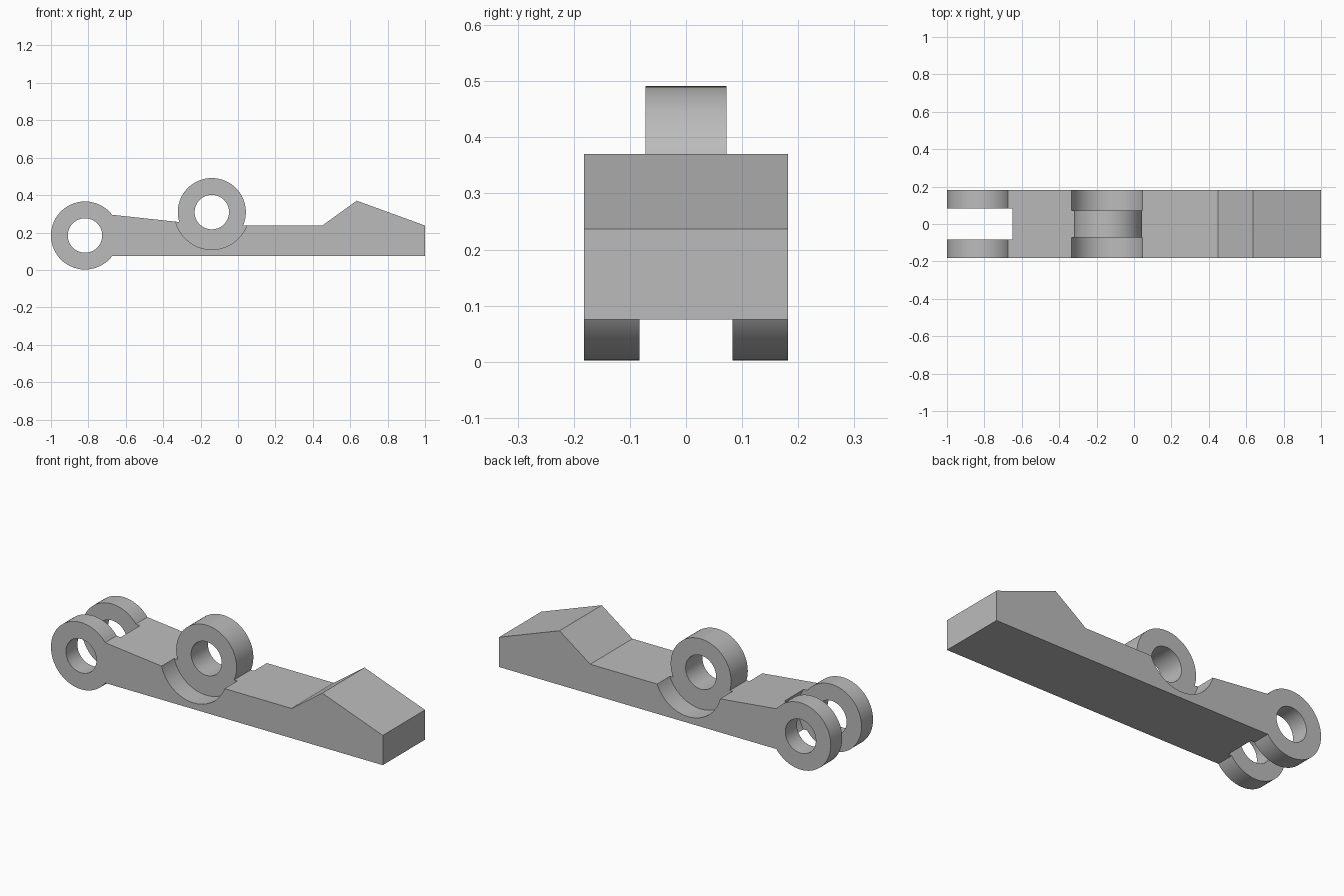
import bpy
import bmesh
from math import cos, sin, tau
from mathutils import Vector

cube = bpy.data.objects.get("Cube")
if cube:
    bpy.data.objects.remove(cube, do_unlink=True)

HALF = 0.182          # half width of the arm
RING_R, HOLE_R, CLEAR_R = 0.182, 0.092, 0.2
FORK = (-0.818, 0.184)
PIVOT = (-0.14, 0.309)
FORK_GAP, EYE_HALF = 0.083, 0.072

grey = bpy.data.materials.new("plain grey")
grey.use_nodes = True
colour = (0.5, 0.5, 0.5, 1)
grey.diffuse_color = colour
grey.node_tree.nodes["Principled BSDF"].inputs["Base Color"].default_value = colour


def prism(name, outline, y0, y1):
    """Extrude an x-z outline from y0 to y1."""
    bm = bmesh.new()
    face = bm.faces.new([bm.verts.new((x, y0, z)) for x, z in outline])
    new = bmesh.ops.extrude_face_region(bm, geom=[face])["geom"]
    verts = [v for v in new if isinstance(v, bmesh.types.BMVert)]
    bmesh.ops.translate(bm, verts=verts, vec=Vector((0, y1 - y0, 0)))
    bmesh.ops.recalc_face_normals(bm, faces=bm.faces)
    mesh = bpy.data.meshes.new(name)
    bm.to_mesh(mesh)
    bm.free()
    mesh.materials.append(grey)
    obj = bpy.data.objects.new(name, mesh)
    bpy.context.collection.objects.link(obj)
    return obj


def disc(name, centre, radius, y0, y1, sides=96):
    points = [(centre[0] + radius * cos(tau * i / sides),
               centre[1] + radius * sin(tau * i / sides)) for i in range(sides)]
    return prism(name, points, y0, y1)


def combine(target, tool, operation):
    """Apply a boolean and discard the tool."""
    mod = target.modifiers.new(operation.lower(), "BOOLEAN")
    mod.object, mod.operation, mod.solver = tool, operation, "EXACT"
    bpy.context.view_layer.objects.active = target
    bpy.ops.object.modifier_apply(modifier=mod.name)
    bpy.data.objects.remove(tool, do_unlink=True)


# Arm with a sloped rear and a raised nose
arm = prism("lever_arm", [
    (-0.8, 0.075), (1, 0.075), (1, 0.237), (0.635, 0.37), (0.45, 0.237),
    (-0.14, 0.237), (-0.675, 0.295), (-0.8, 0.295)], -HALF, HALF)

# Forked end: round cheeks, clearance between them, pin hole
combine(arm, disc("fork_cheeks", FORK, RING_R, -HALF, HALF), "UNION")
combine(arm, disc("fork_gap", FORK, CLEAR_R, -FORK_GAP, FORK_GAP), "DIFFERENCE")
combine(arm, disc("fork_hole", FORK, HOLE_R, -0.3, 0.3), "DIFFERENCE")

# Round recesses on both sides of the central eye
for side in (-1, 1):
    y0, y1 = sorted((side * EYE_HALF, side * 0.3))
    combine(arm, disc("side_recess", PIVOT, CLEAR_R, y0, y1), "DIFFERENCE")

# Central eye with its pin hole
combine(arm, disc("central_eye", PIVOT, RING_R, -EYE_HALF, EYE_HALF), "UNION")
combine(arm, disc("eye_hole", PIVOT, HOLE_R, -0.3, 0.3), "DIFFERENCE")

bpy.ops.object.select_all(action="DESELECT")
arm.select_set(True)
bpy.context.view_layer.objects.active = arm
bpy.ops.object.shade_smooth_by_angle(angle=0.5)
